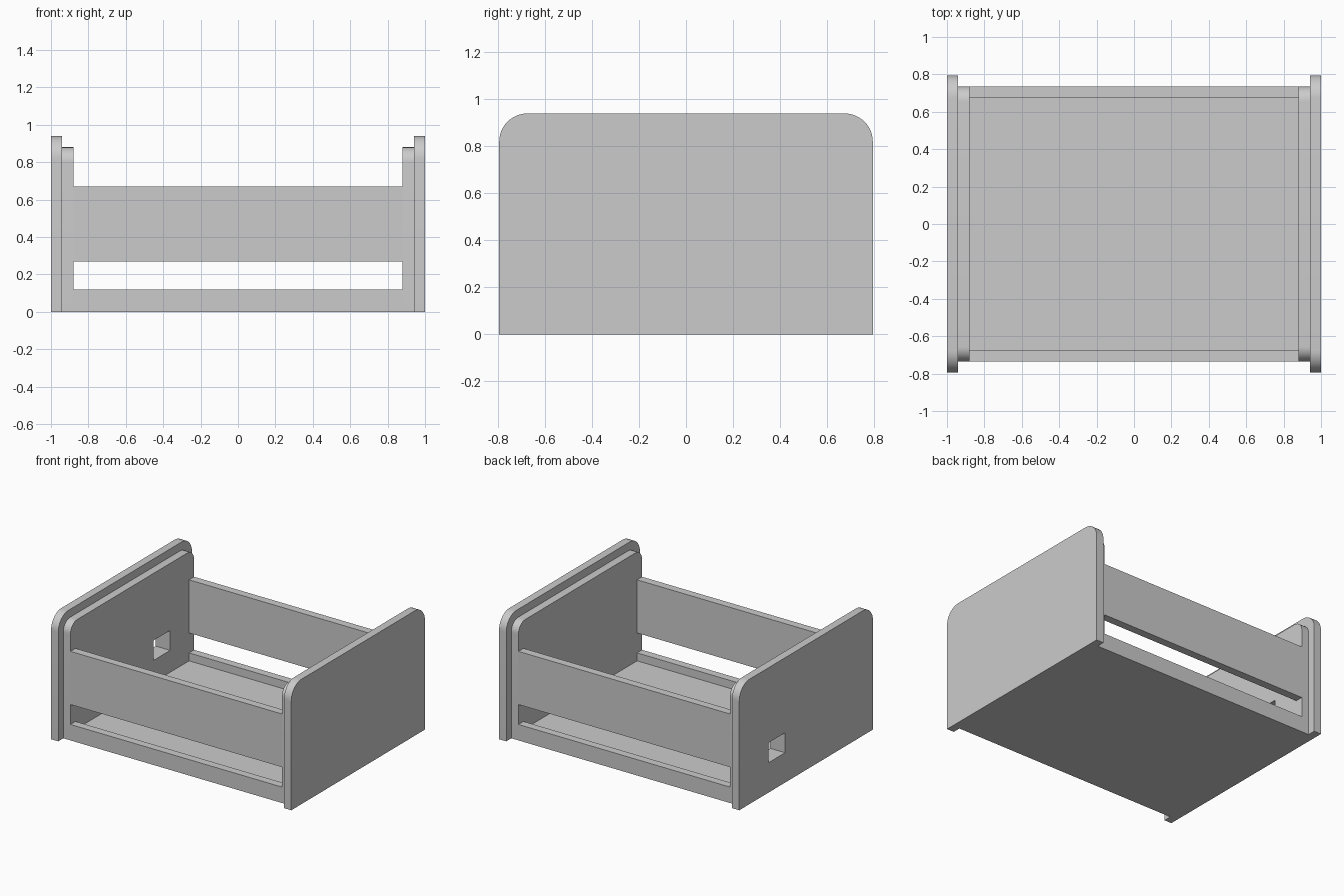
import bpy
import bmesh
from math import sin, cos, pi, radians
from mathutils import Vector

if "Cube" in bpy.data.objects:
    bpy.data.objects.remove(bpy.data.objects["Cube"], do_unlink=True)

T = 0.06          # board thickness
HALF_X = 1.0
INNER_X = HALF_X - 2 * T
INNER_Y = 0.735

grey = bpy.data.materials.new("plain grey")
grey.use_nodes = True
colour = (0.6, 0.6, 0.6, 1)
grey.diffuse_color = colour
grey.node_tree.nodes["Principled BSDF"].inputs["Base Color"].default_value = colour


def finish(name, bm):
    bmesh.ops.recalc_face_normals(bm, faces=bm.faces)
    mesh = bpy.data.meshes.new(name)
    bm.to_mesh(mesh)
    bm.free()
    mesh.materials.append(grey)
    obj = bpy.data.objects.new(name, mesh)
    bpy.context.collection.objects.link(obj)
    return obj


def board(name, low, high):
    low, high = Vector(low), Vector(high)
    bm = bmesh.new()
    bmesh.ops.create_cube(bm, size=1)
    bmesh.ops.scale(bm, vec=high - low, verts=bm.verts)
    bmesh.ops.translate(bm, vec=(low + high) / 2, verts=bm.verts)
    return finish(name, bm)


def end_panel(name, x, half_y, height, radius, steps=12):
    """Upright panel with two rounded top corners, from x to x + T."""
    arc = [(half_y - radius + radius * cos(i * pi / 2 / steps),
            height - radius + radius * sin(i * pi / 2 / steps))
           for i in range(steps + 1)]
    outline = [(half_y, 0)] + arc
    outline += [(-y, z) for y, z in reversed(outline)]
    bm = bmesh.new()
    face = bm.faces.new([bm.verts.new((x, y, z)) for y, z in outline])
    moved = bmesh.ops.extrude_face_region(bm, geom=[face])["geom"]
    bmesh.ops.translate(bm, vec=(T, 0, 0),
                        verts=[v for v in moved if isinstance(v, bmesh.types.BMVert)])
    return finish(name, bm)


def smooth(obj):
    bpy.ops.object.select_all(action="DESELECT")
    obj.select_set(True)
    bpy.context.view_layer.objects.active = obj
    bpy.ops.object.shade_smooth_by_angle(angle=radians(30))


# Doubled end panels
panels = {}
for side, outer_x, inner_x in (("left", HALF_X - T, INNER_X),
                               ("right", -HALF_X, -HALF_X + T)):
    panels[side] = [
        end_panel(side + "_outer_panel", outer_x, 0.795, 0.94, 0.12),
        end_panel(side + "_inner_panel", inner_x, INNER_Y, 0.88, 0.08)]

# Square opening through both boards of the right end
cutter = board("opening_cutter", (-1.1, 0.25, 0.225), (-0.8, 0.45, 0.375))
cutter.hide_render = True
for panel in panels["right"]:
    cut = panel.modifiers.new("opening", "BOOLEAN")
    cut.operation = "DIFFERENCE"
    cut.solver = "EXACT"
    cut.object = cutter
    bpy.context.view_layer.objects.active = panel
    bpy.ops.object.modifier_apply(modifier=cut.name)
bpy.data.objects.remove(cutter, do_unlink=True)

for pair in panels.values():
    for panel in pair:
        smooth(panel)

# Low rails and tall boards along the front and back
for side, y in (("front", -INNER_Y), ("back", INNER_Y - T)):
    board(side + "_bottom_rail", (-INNER_X, y, 0), (INNER_X, y + T, 0.12))
    board(side + "_board", (-INNER_X, y, 0.27), (INNER_X, y + T, 0.67))

# Floor between the rails
board("floor", (-INNER_X, -INNER_Y + T, 0), (INNER_X, INNER_Y - T, T))
